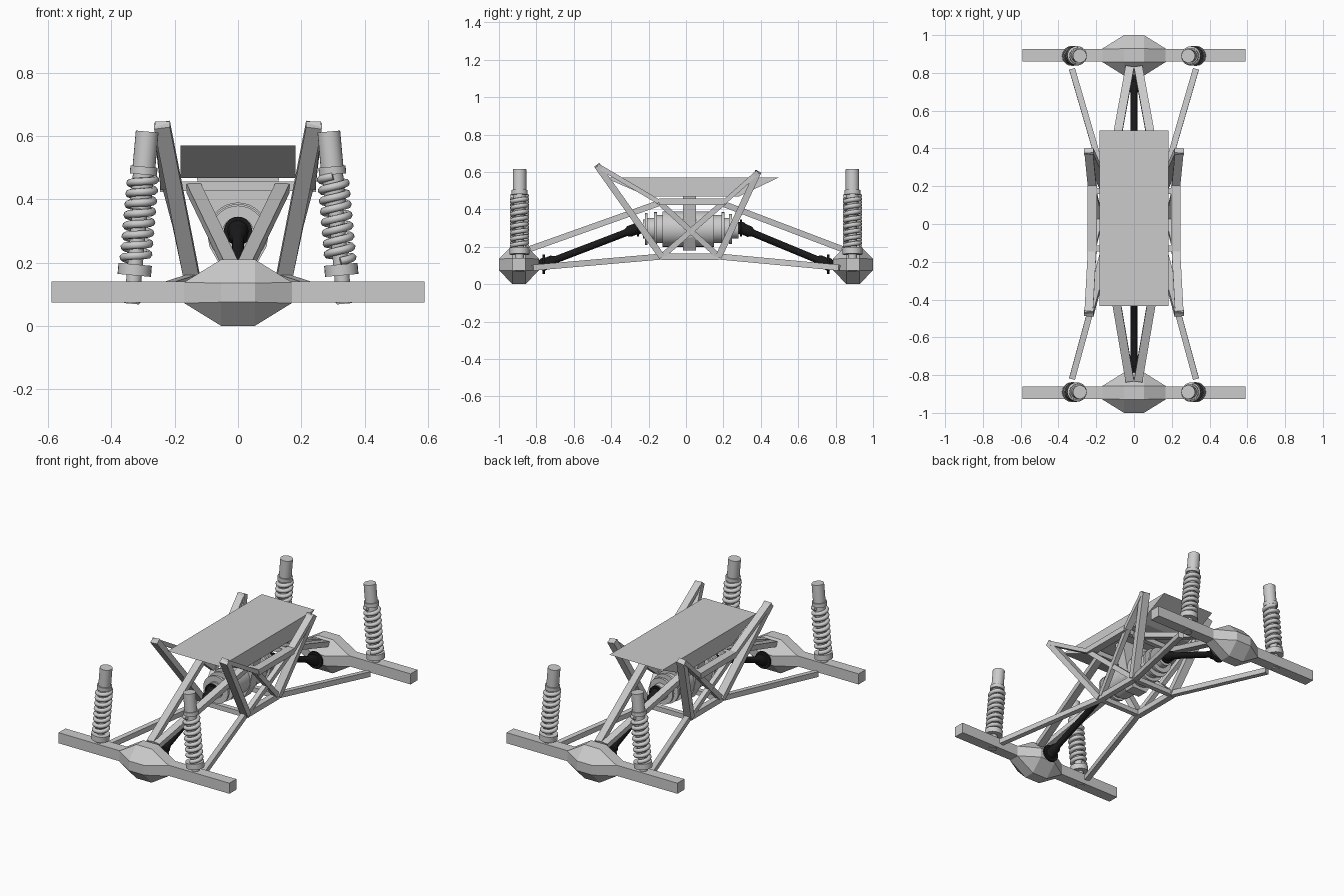
import bpy, bmesh, math
from mathutils import Vector, Matrix

if "Cube" in bpy.data.objects:
    bpy.data.objects.remove(bpy.data.objects["Cube"])

black = bpy.data.materials.new("black")
black.diffuse_color = (0.01, 0.01, 0.01, 1)
black.use_nodes = True
black.node_tree.nodes["Principled BSDF"].inputs["Base Color"].default_value = black.diffuse_color


def make(name, bm, smooth=False, mat=None):
    bmesh.ops.recalc_face_normals(bm, faces=bm.faces)
    me = bpy.data.meshes.new(name)
    bm.to_mesh(me)
    bm.free()
    ob = bpy.data.objects.new(name, me)
    bpy.context.collection.objects.link(ob)
    if mat:
        me.materials.append(mat)
    if smooth:
        bpy.ops.object.select_all(action='DESELECT')
        ob.select_set(True)
        bpy.context.view_layer.objects.active = ob
        bpy.ops.object.shade_smooth_by_angle(angle=math.radians(35))
    return ob


def beam(name, a, b, w=0.035, h=0.035):
    """Rectangular bar from a to b; w is measured along x where possible."""
    a, b = Vector(a), Vector(b)
    d = (b - a).normalized()
    ref = Vector((1, 0, 0)) if abs(d.x) < 0.9 else Vector((0, 1, 0))
    u = (ref - d * ref.dot(d)).normalized()
    v = d.cross(u)
    rot = Matrix((u, v, d)).transposed().to_4x4()
    m = Matrix.Translation((a + b) / 2) @ rot @ Matrix.Diagonal((w, h, (b - a).length, 1))
    bm = bmesh.new()
    bmesh.ops.create_cube(bm, size=1, matrix=m)
    return make(name, bm)


def loft(name, rings, smooth=False, mat=None):
    bm = bmesh.new()
    vs = [[bm.verts.new(p) for p in r] for r in rings]
    n = len(vs[0])
    for r0, r1 in zip(vs, vs[1:]):
        for i in range(n):
            bm.faces.new((r0[i], r0[(i + 1) % n], r1[(i + 1) % n], r1[i]))
    bm.faces.new(vs[0])
    bm.faces.new(vs[-1])
    bmesh.ops.remove_doubles(bm, verts=bm.verts, dist=1e-5)
    return make(name, bm, smooth, mat)


def turned(name, a, b, profile, n=24, mat=None):
    """Lathe along a-b; profile holds (distance from a, radius)."""
    a, b = Vector(a), Vector(b)
    q = (b - a).to_track_quat('Z', 'Y')
    rings = [[a + q @ Vector((r * math.cos(t), r * math.sin(t), z))
              for t in (2 * math.pi * i / n for i in range(n))] for z, r in profile]
    return loft(name, rings, True, mat)


# axles with faceted differential housings
AX, AZ = 0.893, 0.105
big = [(.107, .03), (.035, .105), (-.035, .105), (-.107, .03),
       (-.107, -.03), (-.035, -.105), (.035, -.105), (.107, -.03)]
small = [(math.copysign(.034, y), math.copysign(.033, z)) for y, z in big]
for s, end in ((-1, "front"), (1, "rear")):
    rings = [[(x, s * AX + y, AZ + z) for y, z in sec] for x, sec in
             ((-.17, small), (-.053, big), (.053, big), (.17, small))]
    loft(end + "_differential", rings)
    for k in (-1, 1):
        beam(end + "_axle_tube", (k * .16, s * AX, AZ + .002), (k * .59, s * AX, AZ + .002), .068, .066)

# coil-over shocks
for s in (-1, 1):
    for k in (-1, 1):
        bot, top = Vector((k * .336, s * .89, .07)), Vector((k * .287, s * .89, .614))
        L = (top - bot).length
        turned("shock_body", bot, top, [(0, .024), (.09, .024), (.09, .053), (.125, .053),
               (.125, .024), (.30, .024), (.30, .033), (.41, .033), (.41, .043),
               (.435, .043), (.435, .036), (L, .036)])
        q = (top - bot).to_track_quat('Z', 'Y')
        cu = bpy.data.curves.new("shock_spring", 'CURVE')
        cu.dimensions = '3D'
        cu.bevel_depth = .0125
        cu.bevel_resolution = 2
        cu.use_fill_caps = True
        turns, per = 8, 20
        sp = cu.splines.new('POLY')
        sp.points.add(turns * per)
        for i, p in enumerate(sp.points):
            t = 2 * math.pi * i / per
            z = .135 + .27 * i / (turns * per)
            p.co = (*(bot + q @ Vector((.039 * math.cos(t), .039 * math.sin(t), z))), 1)
        bpy.context.collection.objects.link(bpy.data.objects.new("shock_spring", cu))

# top tray with sloped ends
tray = [(-.435, .57), (.495, .57), (.28, .468), (-.2, .468)]
loft("top_tray", [[(x, y, z) for y, z in tray] for x in (-.182, .182)])

# motor and gearbox along the middle
turned("gearbox", (0, -.23, .295), (0, .29, .295), [
    (0, .05), (.01, .05), (.01, .085), (.025, .085), (.025, .06), (.06, .06), (.06, .09),
    (.075, .09), (.075, .075), (.105, .075), (.105, .095), (.38, .095), (.38, .075),
    (.42, .075), (.42, .09), (.435, .09), (.435, .06), (.46, .06), (.46, .08),
    (.475, .08), (.475, .05), (.51, .05)], 32)
plate = [(-.13, .468), (.13, .468), (.09, .25), (.05, .18), (-.05, .18), (-.09, .25)]
loft("gearbox_plate", [[(x, y, z) for x, z in plate] for y in (-.016, .053)])

# drive shafts with flanges and joints
for end, a, b in (("front", (0, -.257, .3), (0, -.76, .107)), ("rear", (0, .294, .3), (0, .76, .107))):
    L = (Vector(b) - Vector(a)).length
    turned(end + "_drive_shaft", a, b, [(0, .02), (0, .03), (.05, .03), (.07, .019),
           (L - .07, .019), (L - .05, .03), (L, .03)], 16, black)
    for p, r in ((a, .045), (b, .052)):
        v = Vector(p)
        turned(end + "_shaft_flange", v - Vector((0, .006, 0)), v + Vector((0, .006, 0)),
               [(0, r), (.012, r)], 20, black)
        bm = bmesh.new()
        bmesh.ops.create_uvsphere(bm, u_segments=16, v_segments=10, radius=.034,
                                  matrix=Matrix.Translation(v))
        make(end + "_shaft_joint", bm, True, black)

# tubular frame sides and suspension links
F, R = -.13, .175
for k in (-1, 1):
    lowF, lowR = (k * .145, F, .148), (k * .145, R, .148)
    topF, topR = (k * .222, F - .015, .44), (k * .222, R + .03, .44)
    peakF, peakR = (k * .24, -.475, .635), (k * .24, .385, .6)
    beam("lower_rail", lowF, lowR)
    beam("upper_rail", topF, topR, .05)
    beam("front_post", lowF, peakF, .05)
    beam("rear_post", lowR, peakR, .05)
    beam("front_brace", topF, peakF, .045, .025)
    beam("rear_brace", topR, peakR, .045, .025)
    beam("cross_brace", lowF, topR, .03, .03)
    beam("cross_brace", lowR, topF, .03, .03)
    for s, end, y in ((-1, "front", F), (1, "rear", R)):
        beam(end + "_lower_link", (k * .14, y, .148), (k * .328, s * .82, .088), .032, .032)
        beam(end + "_upper_link", (k * .14, y + s * .01, .435), (k * .022, s * .83, .19), .045, .032)

# cross members
for y in (F, R):
    beam("lower_cross_member", (-.145, y, .148), (.145, y, .148), .03, .03)
    beam("upper_cross_member", (-.222, y, .442), (.222, y, .442), .03, .03)
